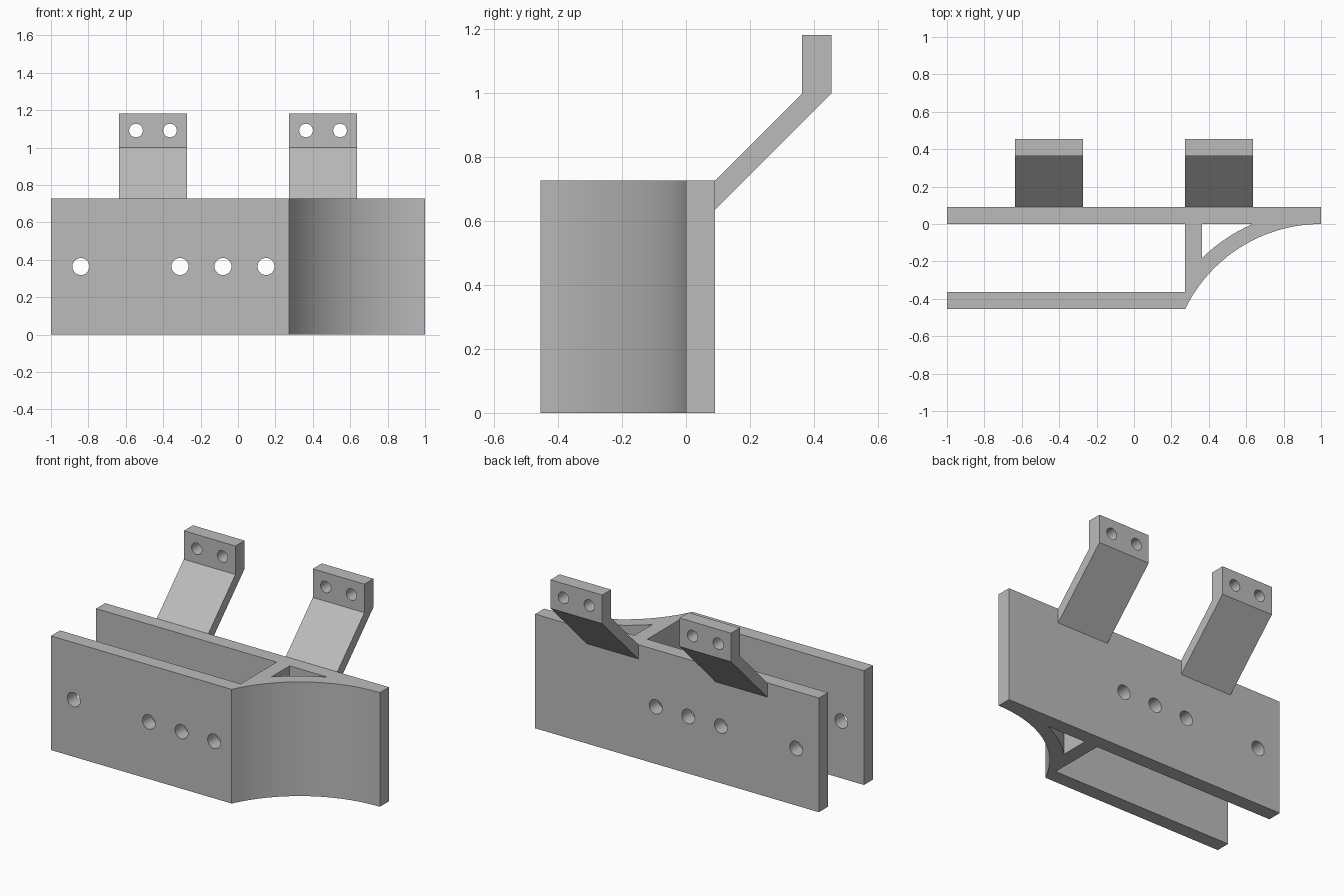
import bpy, bmesh, math
from mathutils import Matrix, Vector

cube = bpy.data.objects.get("Cube")
if cube:
    bpy.data.objects.remove(cube, do_unlink=True)

U = 1 / 11            # wall thickness; every part sits on this module
HEIGHT = 8 * U

grey = bpy.data.materials.new("plain grey")
grey.use_nodes = True
grey.diffuse_color = (0.5, 0.5, 0.5, 1)
grey.node_tree.nodes["Principled BSDF"].inputs["Base Color"].default_value = (0.5, 0.5, 0.5, 1)


def make_object(name, bm):
    bmesh.ops.recalc_face_normals(bm, faces=bm.faces)
    mesh = bpy.data.meshes.new(name)
    bm.to_mesh(mesh)
    bm.free()
    mesh.materials.append(grey)
    obj = bpy.data.objects.new(name, mesh)
    bpy.context.collection.objects.link(obj)
    return obj


def prism(bm, points, direction):
    """Extrude a closed outline along a direction."""
    face = bm.faces.new([bm.verts.new(p) for p in points])
    ext = bmesh.ops.extrude_face_region(bm, geom=[face])
    verts = [g for g in ext["geom"] if isinstance(g, bmesh.types.BMVert)]
    bmesh.ops.translate(bm, verts=verts, vec=Vector(direction))


def drill(bm, x, y, z, radius, length):
    """Add a cylinder along y."""
    place = Matrix.Translation((x, y, z)) @ Matrix.Rotation(math.pi / 2, 4, "X")
    bmesh.ops.create_cone(bm, cap_ends=True, segments=40, radius1=radius,
                          radius2=radius, depth=length, matrix=place)


def arc(start, end, centre, steps):
    """Points on a circle from start to end."""
    c = Vector(centre)
    a, b = Vector(start) - c, Vector(end) - c
    t0, t1 = math.atan2(a.y, a.x), math.atan2(b.y, b.x)
    return [(c.x + a.length * math.cos(t), c.y + a.length * math.sin(t))
            for t in (t0 + (t1 - t0) * i / steps for i in range(steps + 1))]


def finish(obj, cutter):
    """Cut the openings and set smooth shading with sharp edges."""
    bpy.ops.object.select_all(action="DESELECT")
    bpy.context.view_layer.objects.active = obj
    obj.select_set(True)
    mod = obj.modifiers.new("openings", "BOOLEAN")
    mod.operation = "DIFFERENCE"
    mod.solver = "EXACT"
    mod.object = cutter
    bpy.ops.object.modifier_apply(modifier=mod.name)
    bpy.data.objects.remove(cutter, do_unlink=True)
    bpy.ops.object.shade_smooth_by_angle(angle=math.radians(30))


# Body: back plate, front plate, web and curved end in one outline
outline = [(-1, U), (1, U)]
outline += arc((1, 0), (3 * U, -5 * U), (1, -0.808), 32)
outline += [(-1, -5 * U), (-1, -4 * U), (3 * U, -4 * U), (3 * U, 0), (-1, 0)]
bm = bmesh.new()
prism(bm, [(x, y, 0) for x, y in outline], (0, 0, HEIGHT))
body = make_object("bracket_body", bm)

# Curved triangular pocket and the bolt holes through both plates
bm = bmesh.new()
pocket = [(4 * U, 0)] + arc((4 * U, -2 * U), (7 * U, 0), (1, -0.838), 20)
prism(bm, [(x, y, -0.1) for x, y in pocket], (0, 0, HEIGHT + 0.2))
for x in (-0.84, -0.31, -0.08, 0.15):
    drill(bm, x, -0.18, HEIGHT / 2, U / 2, 0.8)
finish(body, make_object("body_cutter", bm))

# Two cranked mounting arms, each with a pair of screw holes
arm_profile = [(1, 8), (4, 11), (4, 13), (5, 13), (5, 11), (1, 7)]
for name, x0 in (("right_arm", -7 * U), ("left_arm", 3 * U)):
    bm = bmesh.new()
    prism(bm, [(x0, y * U, z * U) for y, z in arm_profile], (4 * U, 0, 0))
    arm = make_object(name, bm)
    bm = bmesh.new()
    for offset in (1, 3):
        drill(bm, x0 + offset * U, 4.5 * U, 12 * U, 0.4 * U, 0.3)
    finish(arm, make_object(name + "_cutter", bm))
